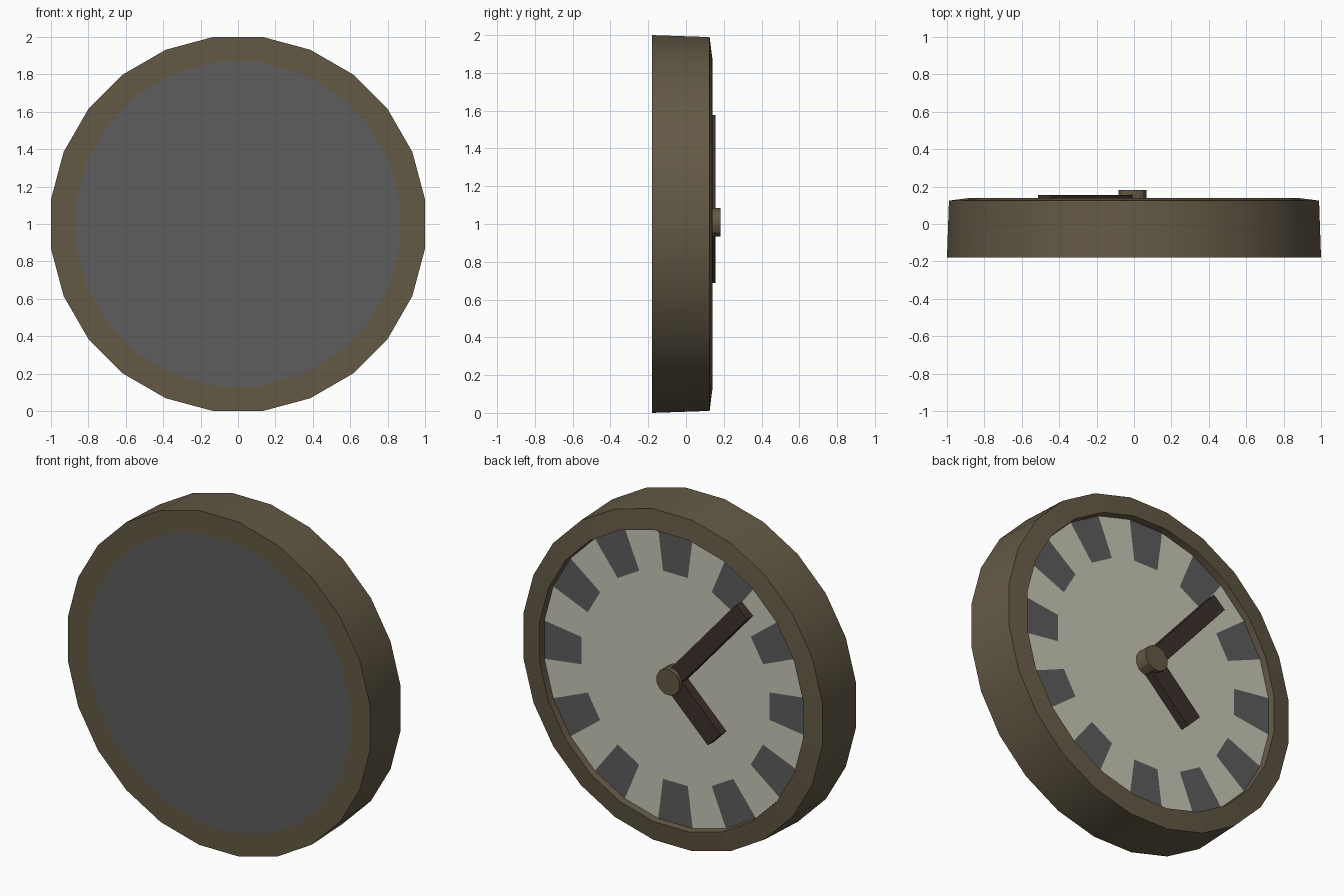
import bpy, bmesh, math
from mathutils import Vector

if "Cube" in bpy.data.objects:
    bpy.data.objects.remove(bpy.data.objects["Cube"])

SIDES = 24
CX, CZ = -0.008, 1.01   # hub centre on the dial


def material(name, rgb):
    m = bpy.data.materials.new(name)
    m.diffuse_color = (*rgb, 1)
    m.use_nodes = True
    m.node_tree.nodes["Principled BSDF"].inputs["Base Color"].default_value = m.diffuse_color
    return m


wood = material("wood", (0.125, 0.10, 0.06))
dark = material("dark_grey", (0.11, 0.11, 0.11))
cream = material("cream", (0.58, 0.57, 0.47))
brown = material("dark_brown", (0.045, 0.03, 0.023))


def ring(bm, r, y, n=SIDES, x=0.0, z=1.0):
    step = 2 * math.pi / n
    return [bm.verts.new((x + r * math.cos((i + 0.5) * step), y,
                          z + r * math.sin((i + 0.5) * step))) for i in range(n)]


def bridge(bm, a, b):
    n = len(a)
    return [bm.faces.new((a[i], a[(i + 1) % n], b[(i + 1) % n], b[i])) for i in range(n)]


def finish(bm, name, mats, smooth=False, recalc=True):
    if recalc:
        bmesh.ops.recalc_face_normals(bm, faces=bm.faces)
    me = bpy.data.meshes.new(name)
    bm.to_mesh(me)
    bm.free()
    for m in mats:
        me.materials.append(m)
    ob = bpy.data.objects.new(name, me)
    bpy.context.collection.objects.link(ob)
    if smooth:
        bpy.ops.object.select_all(action='DESELECT')
        ob.select_set(True)
        bpy.context.view_layer.objects.active = ob
        bpy.ops.object.shade_smooth_by_angle(angle=math.radians(30))
    return ob


def face_towards(f, direction):
    f.normal_update()
    if f.normal.dot(Vector(direction)) < 0:
        f.normal_flip()


# Case rim: back lip, outer wall, sloped front lip, inner wall
bm = bmesh.new()
rings = [ring(bm, r, y) for r, y in
         ((0.875, -0.18), (1.0086, -0.18), (0.998, 0.125), (0.88, 0.14), (0.875, 0.10))]
for a, b in zip(rings, rings[1:]):
    bridge(bm, a, b)
finish(bm, "case_rim", [wood], smooth=True)

# Back plate, flush with the rim
bm = bmesh.new()
face_towards(bm.faces.new(ring(bm, 0.875, -0.18)), (0, -1, 0))
finish(bm, "back_plate", [dark], recalc=False)

# Dial: every second outer sector is an hour marker
bm = bmesh.new()
outer, inner = ring(bm, 0.875, 0.10), ring(bm, 0.628, 0.10)
for i, f in enumerate(bridge(bm, outer, inner)):
    f.material_index = i % 2
bm.faces.new(inner)
for f in bm.faces:
    face_towards(f, (0, 1, 0))
finish(bm, "dial", [cream, dark], recalc=False)


# Hands: square bars from the hub to the tip
def hand(name, tip_x, tip_z, width):
    start, tip = Vector((CX, 0, CZ)), Vector((tip_x, 0, tip_z))
    d = (tip - start).normalized()
    side = Vector((d.z, 0, -d.x)) * width / 2
    corners = (start - side, start + side, tip + side, tip - side)
    bm = bmesh.new()
    low, high = ([bm.verts.new(c + Vector((0, y, 0))) for c in corners] for y in (0.10, 0.155))
    bridge(bm, low, high)
    bm.faces.new(low)
    bm.faces.new(high)
    finish(bm, name, [brown])


hand("minute_hand", -0.475, 1.544, 0.10)
hand("hour_hand", -0.295, 0.731, 0.12)

# Hub over the hands
bm = bmesh.new()
a, b = ring(bm, 0.078, 0.10, 12, CX, CZ), ring(bm, 0.078, 0.182, 12, CX, CZ)
bridge(bm, a, b)
bm.faces.new(a)
bm.faces.new(b)
finish(bm, "hub", [wood], smooth=True)
